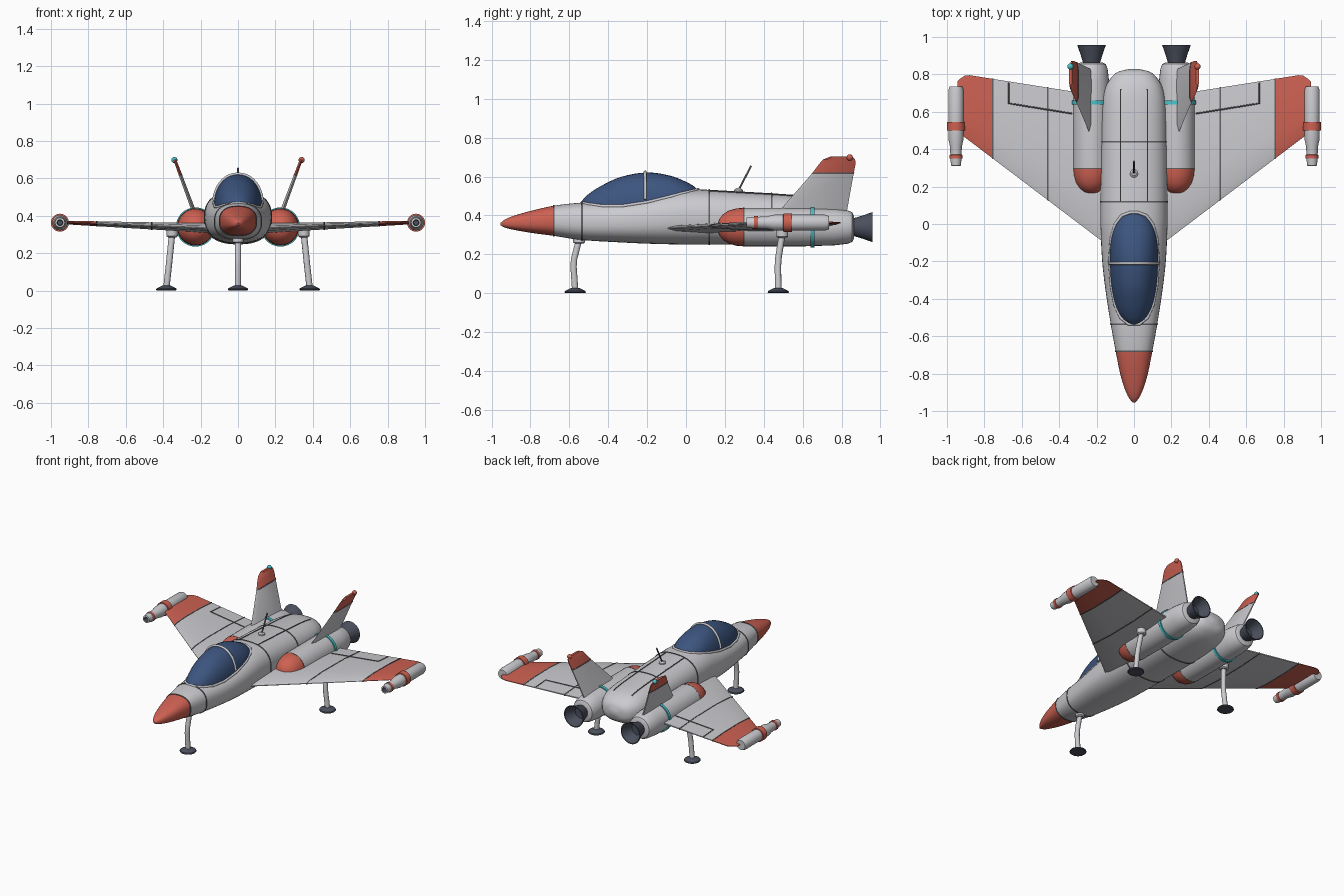
import bpy, bmesh, math
from mathutils import Vector

if "Cube" in bpy.data.objects:
    bpy.data.objects.remove(bpy.data.objects["Cube"])

def mat(name, c):
    m = bpy.data.materials.new(name)
    m.diffuse_color = (*c, 1)
    m.use_nodes = True
    m.node_tree.nodes["Principled BSDF"].inputs["Base Color"].default_value = m.diffuse_color
    return m

GREY = mat("light_grey", (0.60, 0.60, 0.63))
RED = mat("coral_red", (0.62, 0.12, 0.085))
BLUE = mat("canopy_blue", (0.045, 0.09, 0.21))
DARK = mat("slate", (0.07, 0.08, 0.11))
SEAM = mat("seam_grey", (0.12, 0.12, 0.13))
CYAN = mat("cyan", (0.07, 0.55, 0.6))

def loft(name, rings, mats, pick=lambda i: 0, mirror=False):
    """Skin a list of equal-length rings, cap the ends, colour by segment."""
    bm = bmesh.new()
    vs = [[bm.verts.new(p) for p in r] for r in rings]
    n = len(vs[0])
    for i in range(len(vs) - 1):
        for j in range(n):
            k = (j + 1) % n
            f = bm.faces.new((vs[i][j], vs[i][k], vs[i + 1][k], vs[i + 1][j]))
            f.material_index = pick(i)
    bm.faces.new(vs[0]).material_index = pick(0)
    bm.faces.new(vs[-1]).material_index = pick(len(vs) - 2)
    bmesh.ops.recalc_face_normals(bm, faces=bm.faces)
    me = bpy.data.meshes.new(name)
    bm.to_mesh(me)
    bm.free()
    for m in mats:
        me.materials.append(m)
    ob = bpy.data.objects.new(name, me)
    bpy.context.collection.objects.link(ob)
    if mirror:
        ob.modifiers.new("mirror", 'MIRROR').use_mirror_merge = False
    return ob

def lathe(name, c, prof, mats, pick=lambda i: 0, axis='Y', mirror=False, n=28):
    """Revolve (position, radius) pairs about an axis through c."""
    rings = []
    for t, r in prof:
        ring = []
        for j in range(n):
            a = 2 * math.pi * j / n
            u, v = r * math.cos(a), r * math.sin(a)
            ring.append((c[0] + u, t, c[2] + v) if axis == 'Y' else (c[0] + u, c[1] + v, t))
        rings.append(ring)
    return loft(name, rings, mats, pick, mirror)

def tube(name, pts, r, m, mirror=False, cyclic=False):
    cu = bpy.data.curves.new(name, 'CURVE')
    cu.dimensions = '3D'
    cu.bevel_depth, cu.bevel_resolution, cu.use_fill_caps = r, 3, True
    sp = cu.splines.new('POLY')
    sp.points.add(len(pts) - 1)
    for q, p in zip(sp.points, pts):
        q.co = (*p, 1)
    sp.use_cyclic_u = cyclic
    cu.materials.append(m)
    ob = bpy.data.objects.new(name, cu)
    bpy.context.collection.objects.link(ob)
    if mirror:
        ob.modifiers.new("mirror", 'MIRROR').use_mirror_merge = False

def interp(tab, y):
    """Smooth interpolation of the table rows at y."""
    i = max(k for k in range(len(tab) - 1) if k == 0 or tab[k][0] <= y)
    a, b = tab[i], tab[i + 1]
    p, q = tab[max(i - 1, 0)], tab[min(i + 2, len(tab) - 1)]
    h = b[0] - a[0]
    t = (y - a[0]) / h
    out = []
    for k in range(1, len(a)):
        m0 = (b[k] - p[k]) / (b[0] - p[0]) * h
        m1 = (q[k] - a[k]) / (q[0] - a[0]) * h
        out.append((2*t**3 - 3*t*t + 1) * a[k] + (t**3 - 2*t*t + t) * m0
                   + (3*t*t - 2*t**3) * b[k] + (t**3 - t*t) * m1)
    return out

def stations(tab, sub=4):
    ys = [a[0] + (b[0] - a[0]) * k / sub for a, b in zip(tab, tab[1:]) for k in range(sub)]
    return ys + [tab[-1][0]]

def section(y, hw, top, bot, mid, e, grow=0, n=40):
    pts = []
    for j in range(n):
        a = 2 * math.pi * j / n
        c, s = math.cos(a), math.sin(a)
        h = (top - mid if s > 0 else mid - bot) + grow
        pts.append((math.copysign(abs(c) ** (2 / e), c) * (hw + grow), y,
                    mid + math.copysign(abs(s) ** (2 / e), s) * h))
    return pts

# fuselage: y, half width, top, bottom
FUS = [(-.955, .006, .361, .350), (-.93, .027, .380, .337), (-.88, .050, .400, .325),
       (-.80, .074, .423, .311), (-.68, .098, .450, .295), (-.55, .122, .465, .275),
       (-.35, .153, .477, .262), (-.20, .170, .500, .255), (-.05, .178, .529, .251),
       (.05, .180, .534, .250), (.30, .178, .522, .250), (.50, .176, .510, .252),
       (.65, .170, .498, .262), (.73, .153, .484, .275), (.785, .120, .460, .298),
       (.815, .082, .432, .325), (.83, .02, .392, .365)]
E = 2.45

def fus(y, grow=0):
    hw, top, bot = interp(FUS, y)
    return section(y, hw, top, bot, bot + (top - bot) * .49, E, grow)

def fus_top(x, y):
    hw, top, bot = interp(FUS, y)
    mid = bot + (top - bot) * .49
    return mid + (top - mid) * max(0, 1 - (abs(x) / hw) ** E) ** (1 / E)

ys = stations(FUS)
loft("fuselage", [fus(y) for y in ys], [GREY, RED], lambda i: int(ys[i] < -.6801))
for k, y in enumerate((-.68, -.535, .12, .44)):
    loft(f"fuselage_seam_{k}", [fus(y - .004, .003), fus(y + .004, .003)], [SEAM])
tube("spine_seam", [(.072, y / 100, fus_top(.072, y / 100)) for y in range(12, 75, 3)], .004, SEAM, True)

# canopy: y, half width, top, base
CAN = [(-.54, .02, .470, .43), (-.51, .062, .503, .43), (-.44, .097, .550, .435),
       (-.335, .120, .598, .44), (-.20, .129, .621, .455), (-.08, .124, .604, .475),
       (0, .100, .573, .49), (.045, .062, .547, .50), (.06, .02, .53, .50)]

def canopy(y, grow=0):
    hw, top, mid = interp(CAN, y)
    return section(y, hw, top, mid - .03, mid, 2.1, grow)

loft("canopy", [canopy(y) for y in stations(CAN)], [BLUE])
tube("canopy_hoop", canopy(-.21, .003)[1:20], .008, GREY)
rim = [(-.535, .03), (-.50, .072), (-.43, .103), (-.33, .122), (-.2, .130), (-.08, .123), (0, .1), (.045, .066), (.062, .02)]
rim = [(x, y, fus_top(x, y)) for y, x in rim]
tube("canopy_rim", rim + [(-x, y, z) for x, y, z in reversed(rim)], .008, GREY, cyclic=True)

# wings
def wing_edges(x):
    le = -.085 + (x - .18) * .757
    te = .685 + (x - .18) * .158
    return le, te - (max(0, x - .88) / .065) ** 2 * .045

def wing_z(x):
    return .335 + .03 * (x - .18) / .77

def wing_half(x):
    return (.05 - .032 * (x - .18) / .77) / 2

PROF = [(0, .1), (.06, .55), (.3, 1), (.7, .85), (1, .2)]

def wing_ring(x, grow=0):
    le, te = wing_edges(x)
    up = [(x, le - grow + (te - le + 2 * grow) * t, wing_z(x) + wing_half(x) * h + grow) for t, h in PROF]
    dn = [(p[0], p[1], 2 * wing_z(x) - p[2]) for p in reversed(up)]
    return up + dn

def wing_top(x, y):
    le, te = wing_edges(x)
    t = (y - le) / (te - le)
    for (a, h), (b, g) in zip(PROF, PROF[1:]):
        if t <= b:
            return wing_z(x) + wing_half(x) * (h + (g - h) * (t - a) / (b - a))
    return wing_z(x)

WX = [.10, .18, .46, .754, .88, .905, .93, .945]
loft("wing", [wing_ring(x) for x in WX], [GREY, RED], lambda i: int(WX[i] > .75), True)
for k, x in enumerate((.46, .754)):
    loft(f"wing_seam_{k}", [wing_ring(x - .004, .002), wing_ring(x + .004, .002)], [SEAM], mirror=True)
flap = [(.33 + .034 * i, .59 + .0055 * i) for i in range(11)] + [(.67, .70), (.67, .755)]
tube("flap_seam", [(x, y, wing_top(x, y)) for x, y in flap], .004, SEAM, True)

# wingtip pods
TIP = [(.34, .013), (.31, .016), (.312, .026), (.35, .030), (.351, .034), (.37, .034), (.371, .030),
       (.415, .032), (.455, .041), (.50, .041), (.501, .048), (.545, .048), (.546, .041),
       (.715, .041), (.735, .034)]
lathe("wingtip_pod", (.952, 0, .363), TIP, [GREY, RED, DARK],
      lambda i: 2 if i == 0 else int(i in (4, 5, 9, 10, 11)), mirror=True)

# engine pods, glow rings and nozzles
C = (.227, 0, .34)
POD = [(.163, .015), (.170, .04), (.190, .066), (.22, .085), (.26, .096), (.297, .099),
       (.60, .099), (.76, .094), (.83, .086), (.855, .076), (.863, .06)]
lathe("engine_pod", C, POD, [GREY, RED], lambda i: int(i < 5), mirror=True)
lathe("engine_seam", C, [(.294, .08), (.294, .1), (.3, .1), (.3, .08)], [SEAM], mirror=True)
lathe("engine_ring", C, [(.64, .09), (.64, .105), (.66, .105), (.66, .09)], [CYAN], mirror=True)
lathe("nozzle", C, [(.85, .042), (.87, .048), (.91, .060), (.958, .077), (.958, .071), (.91, .053), (.88, .042)],
      [DARK], mirror=True)

# tail fins: height, front y, back y
FIN = [(.40, .46, .825), (.435, .49, .83), (.618, .65, .863), (.665, .685, .872), (.688, .705, .87), (.702, .74, .855)]

def fin_ring(z, a, b, grow=0):
    x, w, d = .238 + (z - .43) * .37, .012 - (z - .4) * .012 + grow, b - a
    return [(x, a - grow, z), (x + w, a + .12 * d, z), (x + w, a + .8 * d, z), (x + w * .4, b + grow, z),
            (x - w * .4, b + grow, z), (x - w, a + .8 * d, z), (x - w, a + .12 * d, z)]

loft("tail_fin", [fin_ring(*f) for f in FIN], [GREY, RED], lambda i: int(i > 1), True)
loft("fin_seam", [fin_ring(.614, .647, .862, .002), fin_ring(.621, .653, .864, .002)], [SEAM], mirror=True)
for name, s, m in (("right_fin_light", 1, RED), ("left_fin_light", -1, CYAN)):
    ball = [(.842 - .016 * math.cos(math.pi * k / 10), .016 * math.sin(math.pi * k / 10) + .0005) for k in range(11)]
    lathe(name, (s * .34, 0, .698), ball, [m], n=16)

# antenna
lathe("antenna_base", (0, .27, 0), [(.51, .022), (.532, .022), (.54, .012)], [GREY], axis='Z', n=20)
tube("antenna_rod", [(0, .27, .53), (0, .335, .655)], .005, SEAM)

# landing gear: foot, bent strut and collar
def leg(name, foot, knee, hip, mirror):
    lathe(name + "_foot", foot, [(0, .05), (.005, .055), (.012, .052), (.026, .024)], [DARK], axis='Z', mirror=mirror)
    a, b, c = (Vector(p) for p in (foot, knee, hip))
    path = [a + Vector((0, 0, .015)), a.lerp(b, .85), b.lerp(c, .15), c]
    tube(name + "_strut", path, .017, GREY, mirror)
    lathe(name + "_collar", hip, [(hip[2] - .02, .022), (hip[2] - .014, .03), (hip[2] + .03, .03)], [GREY],
          axis='Z', mirror=mirror)

leg("front_leg", (0, -.57, 0), (0, -.58, .16), (0, -.55, .275), False)
leg("rear_leg", (.383, .475, 0), (.367, .472, .16), (.352, .495, .305), True)

# smooth shading with crisp edges
bpy.ops.object.select_all(action='DESELECT')
for ob in bpy.context.scene.objects:
    if ob.type == 'MESH':
        ob.select_set(True)
        bpy.context.view_layer.objects.active = ob
bpy.ops.object.shade_smooth_by_angle(angle=math.radians(35))
